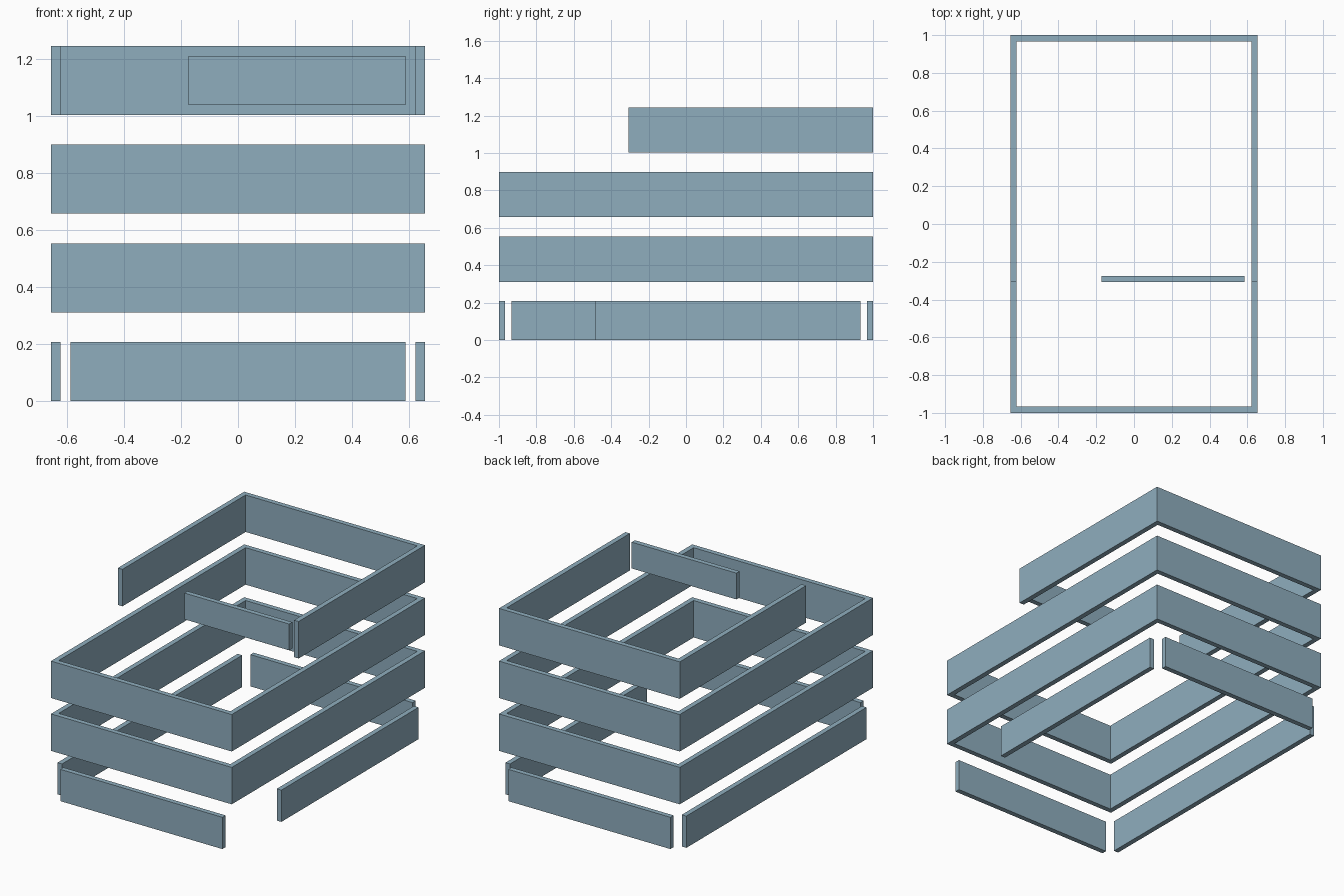
import bpy, bmesh

cube = bpy.data.objects.get("Cube")
if cube:
    bpy.data.objects.remove(cube, do_unlink=True)

X, Y = 0.655, 1.0      # outer half sizes
T = 0.033              # board thickness
H = 0.242              # board height
GAP = 0.035            # trimmed margin around loose boards
Z1, Z2, Z3 = 0.311, 0.657, 1.002   # bottoms of the upper tiers
BOTTOM_TOP = 0.208

mat = bpy.data.materials.new("slate blue")
mat.use_nodes = True
COLOUR = (0.275, 0.423, 0.515, 1)
mat.diffuse_color = COLOUR
mat.node_tree.nodes["Principled BSDF"].inputs["Base Color"].default_value = COLOUR


def finish(name, bm):
    bmesh.ops.recalc_face_normals(bm, faces=bm.faces)
    mesh = bpy.data.meshes.new(name)
    bm.to_mesh(mesh)
    bm.free()
    mesh.materials.append(mat)
    obj = bpy.data.objects.new(name, mesh)
    bpy.context.collection.objects.link(obj)


def wall(name, outer, inner, z0, z1, closed):
    """Mitred wall running between an outer and an inner outline."""
    bm = bmesh.new()
    sections = [[bm.verts.new((*p, z)) for p, z in
                 ((o, z0), (i, z0), (i, z1), (o, z1))]
                for o, i in zip(outer, inner)]
    pairs = list(zip(sections, sections[1:]))
    if closed:
        pairs.append((sections[-1], sections[0]))
    else:
        bm.faces.new(sections[0])
        bm.faces.new(sections[-1])
    for a, b in pairs:
        for k in range(4):
            m = (k + 1) % 4
            bm.faces.new((a[k], a[m], b[m], b[k]))
    finish(name, bm)


def board(name, x0, x1, y0, y1, z0, z1):
    bm = bmesh.new()
    bmesh.ops.create_cube(bm, size=1)
    for v in bm.verts:
        v.co = (x1 if v.co.x > 0 else x0,
                y1 if v.co.y > 0 else y0,
                z1 if v.co.z > 0 else z0)
    finish(name, bm)


def rectangle(x, y):
    return [(-x, -y), (x, -y), (x, y), (-x, y)]


# Two full middle frames
for name, z in (("lower_frame", Z1), ("upper_frame", Z2)):
    wall(name, rectangle(X, Y), rectangle(X - T, Y - T), z, z + H, True)

# Top frame, open at the front
F = -0.308
wall("top_open_frame",
     [(-X, F), (-X, Y), (X, Y), (X, F)],
     [(-X + T, F), (-X + T, Y - T), (X - T, Y - T), (X - T, F)],
     Z3, Z3 + H, False)

# Loose divider board in the top tier
board("top_divider", -0.173, 0.586, F, F + T, Z3 + GAP, Z3 + H - GAP)

# Separate boards of the bottom tier; the left one stops short at the front
XE, YE = X - T - GAP, Y - T - GAP
board("bottom_front_board", -XE, XE, -Y, -Y + T, 0, BOTTOM_TOP)
board("bottom_back_board", -XE, XE, Y - T, Y, 0, BOTTOM_TOP)
board("bottom_right_board", -X, -X + T, -YE, YE, 0, BOTTOM_TOP)
board("bottom_left_board", X - T, X, -0.487, YE, 0, BOTTOM_TOP)
